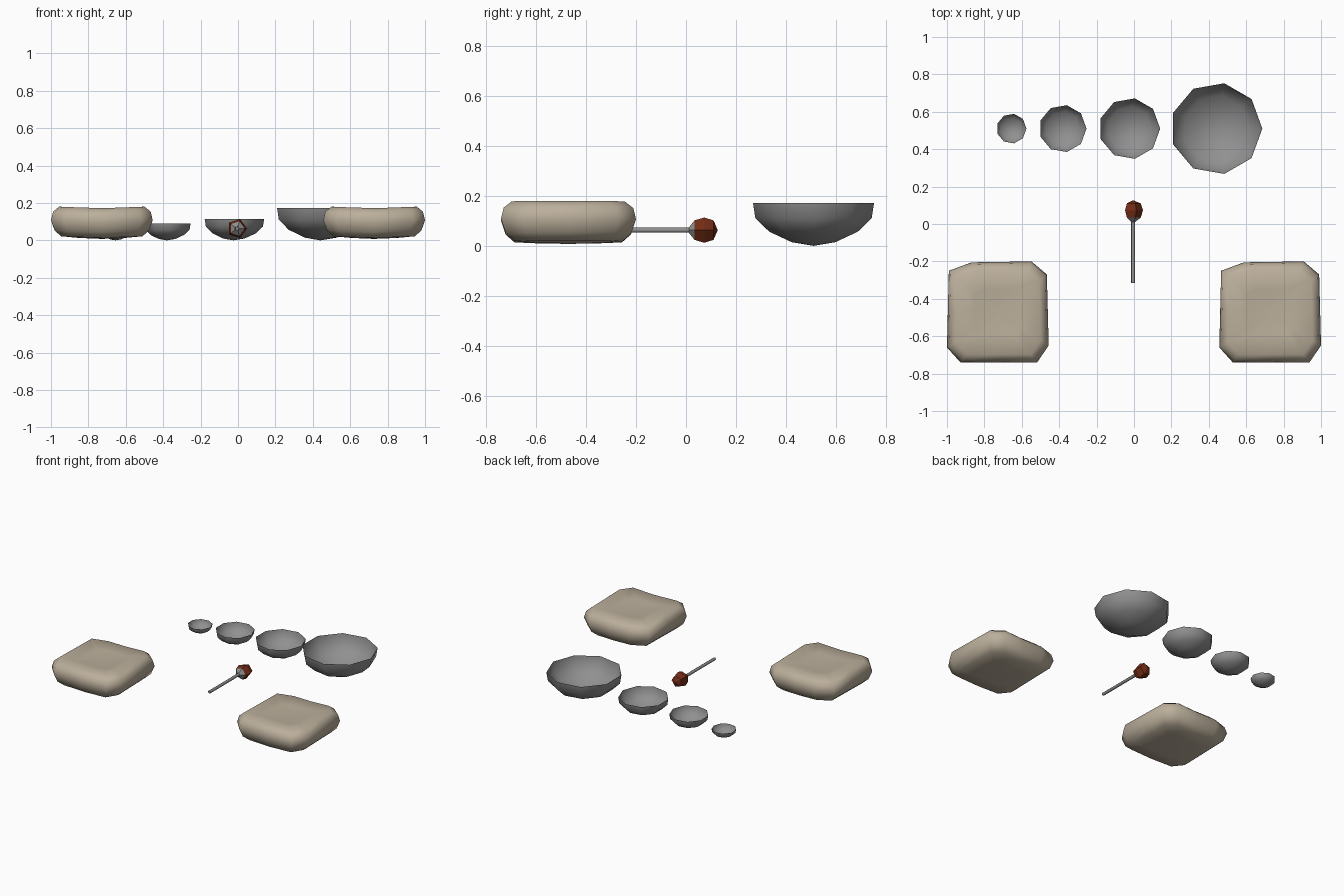
import bpy, bmesh, math
from mathutils import Vector

cube = bpy.data.objects.get("Cube")
if cube:
    bpy.data.objects.remove(cube, do_unlink=True)


def material(name, colour):
    m = bpy.data.materials.new(name)
    m.use_nodes = True
    m.diffuse_color = (*colour, 1)
    m.node_tree.nodes["Principled BSDF"].inputs["Base Color"].default_value = (*colour, 1)
    return m


linen = material("linen", (0.50, 0.43, 0.33))
metal = material("grey metal", (0.28, 0.28, 0.28))
felt = material("red felt", (0.17, 0.025, 0.008))


def loft(name, rings, mat, location, angle=None, start=None, end=None):
    """Skin a list of point rings, closing either end with a centre point."""
    bm = bmesh.new()
    loops = [[bm.verts.new(p) for p in ring] for ring in rings]
    n = len(loops[0])
    for a, b in zip(loops, loops[1:]):
        for i in range(n):
            j = (i + 1) % n
            bm.faces.new((a[i], a[j], b[j], b[i]))
    for tip, loop in ((start, loops[0]), (end, loops[-1])):
        if tip is not None:
            v = bm.verts.new(tip)
            for i in range(n):
                bm.faces.new((loop[i], loop[(i + 1) % n], v))
    bmesh.ops.recalc_face_normals(bm, faces=bm.faces)
    mesh = bpy.data.meshes.new(name)
    bm.to_mesh(mesh)
    bm.free()
    mesh.materials.append(mat)
    ob = bpy.data.objects.new(name, mesh)
    ob.location = location
    bpy.context.collection.objects.link(ob)
    if angle:
        bpy.ops.object.select_all(action="DESELECT")
        ob.select_set(True)
        bpy.context.view_layer.objects.active = ob
        bpy.ops.object.shade_smooth_by_angle(angle=math.radians(angle))
    return ob


def circle(r, h, n, axis="Z"):
    pts = []
    for i in range(n):
        a = math.tau * i / n
        c, s = r * math.cos(a), r * math.sin(a)
        pts.append((c, s, h) if axis == "Z" else (c, h, s))
    return pts


# Nine-sided thin bowls, from small to large
bowl_profile = [(0.36, 0.06), (0.73, 0.23), (0.96, 0.45), (1.0, 0.70)]
bowls = [("tiny_bowl", -0.655, 0.08), ("small_bowl", -0.381, 0.127),
         ("medium_bowl", -0.024, 0.164), ("large_bowl", 0.44, 0.246)]
for name, x, r in bowls:
    loft(name, [circle(r * s, r * h, 9) for s, h in bowl_profile],
         metal, (x, 0.51, 0), angle=40, start=(0, 0, 0))

# Mallet: rod, flared collar and five-sided felt head
centre = Vector((-0.005, 0, 0.063))
loft("mallet_rod", [circle(0.01, -0.315, 8, "Y"), circle(0.01, 0.02, 8, "Y")],
     metal, centre, angle=50, start=(0, -0.315, 0), end=(0, 0.02, 0))
loft("mallet_collar", [circle(0.012, 0.012, 5, "Y"), circle(0.041, 0.034, 5, "Y")],
     metal, centre)
loft("mallet_head", [circle(0.041, 0.034, 5, "Y"), circle(0.053, 0.073, 5, "Y"),
                     circle(0.041, 0.110, 5, "Y")],
     felt, centre, end=(0, 0.127, 0))

# Seat cushions: rounded squares with a gentle sag across the middle
corners = [(-0.272, -0.19), (-0.20, -0.27), (0.21, -0.27), (0.272, -0.18),
           (0.262, 0.20), (0.18, 0.27), (-0.14, 0.265), (-0.262, 0.22)]
outline = []
for i, p in enumerate(corners):
    q = corners[(i + 1) % len(corners)]
    outline.append(Vector(p))
    if i % 2:
        outline.append((Vector(p) + Vector(q)) / 2)
cushion_profile = [(0.45, 0.010), (0.80, 0.014), (0.93, 0.045), (1.0, 0.100),
                   (0.96, 0.145), (0.84, 0.172), (0.45, 0.163)]


def sag(p):
    return 0.008 * min(1, abs(p.x) / 0.2) ** 2


rings = [[(p.x * s, p.y * s, z + sag(p * s)) for p in outline]
         for s, z in cushion_profile]
for name, x in (("right_cushion", -0.728), ("left_cushion", 0.728)):
    loft(name, rings, linen, (x, -0.47, 0), angle=70,
         start=(0, 0, 0.008), end=(0, 0, 0.158))
